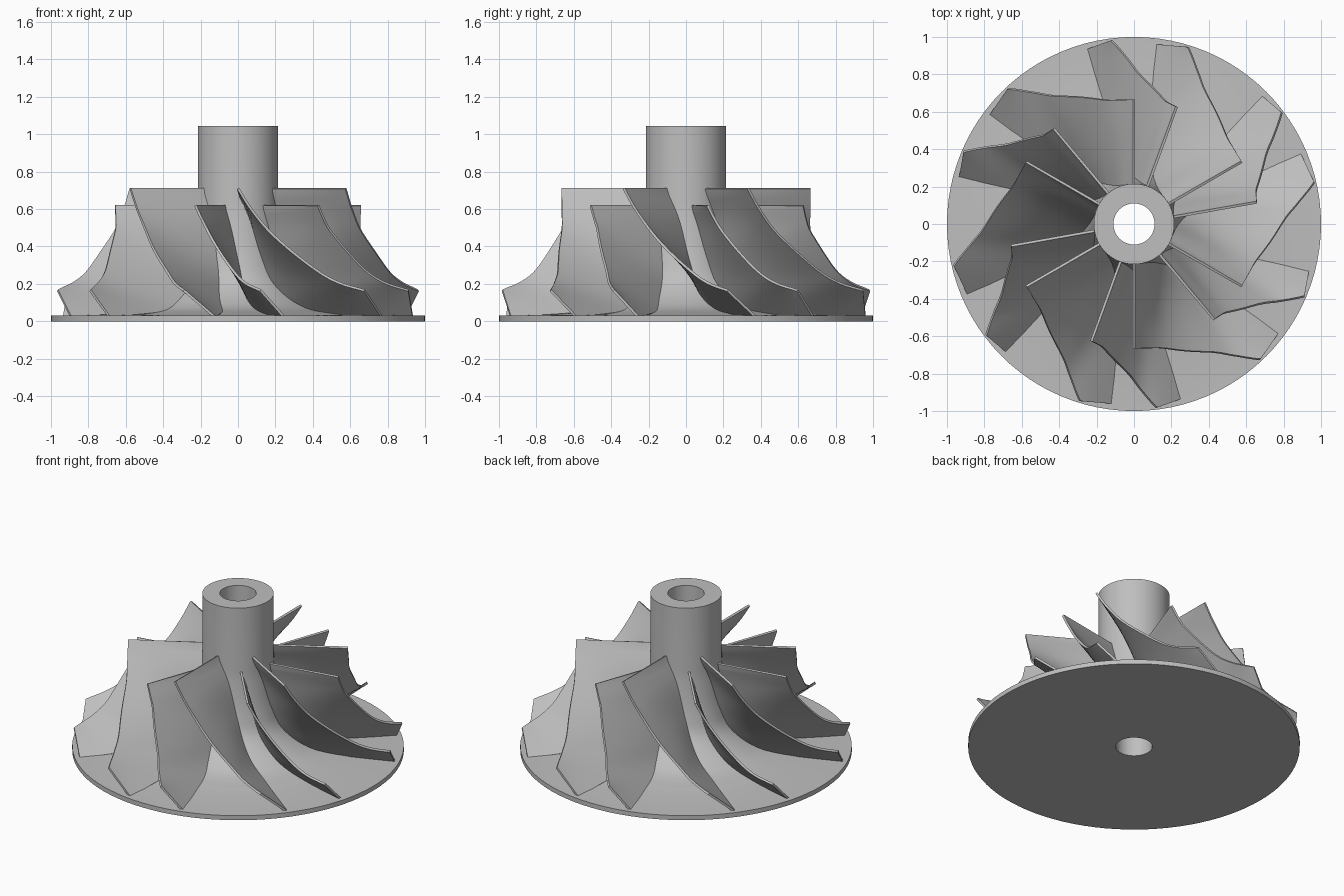
import bpy, bmesh, math
from mathutils import Vector

cube = bpy.data.objects.get("Cube")
if cube:
    bpy.data.objects.remove(cube, do_unlink=True)

metal = bpy.data.materials.new("cast_metal_grey")
GREY = (0.52, 0.52, 0.52, 1)
metal.use_nodes = True
metal.diffuse_color = GREY
for node in metal.node_tree.nodes:
    if node.type == 'BSDF_PRINCIPLED':
        node.inputs["Base Color"].default_value = GREY


def smooth_path(points, steps=6):
    """Catmull-Rom curve through the points."""
    pts = [Vector(p) for p in points]
    ext = [2 * pts[0] - pts[1]] + pts + [2 * pts[-1] - pts[-2]]
    out = []
    for a, b, c, d in zip(ext, ext[1:], ext[2:], ext[3:]):
        for i in range(steps):
            t = i / steps
            out.append(0.5 * (2 * b + (c - a) * t + (2 * a - 5 * b + 4 * c - d) * t ** 2
                              + (3 * b - a - 3 * c + d) * t ** 3))
    return out + [pts[-1]]


def polar(p, turn):
    """Radius, height and sweep in degrees to a point."""
    a = math.radians(turn + p[2])
    return Vector((p[0] * math.cos(a), p[0] * math.sin(a), p[1]))


def make_object(name, verts, faces):
    mesh = bpy.data.meshes.new(name)
    mesh.from_pydata(verts, [], faces)
    bm = bmesh.new()
    bm.from_mesh(mesh)
    bmesh.ops.recalc_face_normals(bm, faces=bm.faces)
    bm.to_mesh(mesh)
    bm.free()
    mesh.materials.append(metal)
    obj = bpy.data.objects.new(name, mesh)
    bpy.context.collection.objects.link(obj)
    bpy.ops.object.select_all(action='DESELECT')
    obj.select_set(True)
    bpy.context.view_layer.objects.active = obj
    bpy.ops.object.shade_smooth_by_angle(angle=math.radians(35))
    return obj


# Hub, flared disc and bore: one closed profile turned around z
flare = smooth_path([(0.215, 0.71, 0), (0.22, 0.55, 0), (0.25, 0.35, 0),
                     (0.31, 0.2, 0), (0.48, 0.075, 0), (0.7, 0.035, 0)])
profile = [(0.11, 0), (0.11, 1.045), (0.215, 1.045)]
profile += [(p[0], p[1]) for p in flare] + [(1, 0.03), (1, 0)]
SEG, n = 96, len(profile)
verts = [polar((r, z, 0), 360 * i / SEG) for i in range(SEG) for r, z in profile]
faces = [(i * n + j, i * n + (j + 1) % n,
          (i + 1) % SEG * n + (j + 1) % n, (i + 1) % SEG * n + j)
         for i in range(SEG) for j in range(n)]
make_object("hub_and_disc", verts, faces)


# Blades: ruled surface from the root curve to the tip curve
def blade(name, root, tip, turn, across=6, thickness=0.014):
    verts, faces = [], []
    rows = list(zip(smooth_path(root), smooth_path(tip)))
    for a, b in rows:
        foot = Vector((a[0] - 0.012, a[1] - 0.012, a[2]))
        p, q = polar(foot, turn), polar(b, turn)
        verts += [p.lerp(q, k / across) for k in range(across + 1)]
    w = across + 1
    for i in range(len(rows) - 1):
        for k in range(across):
            v = i * w + k
            faces.append((v, v + 1, v + w + 1, v + w))
    # Level the leading edge
    for v in verts[:w]:
        v.z = tip[0][1]
    obj = make_object(name, verts, faces)
    mod = obj.modifiers.new("thickness", 'SOLIDIFY')
    mod.thickness = thickness
    mod.offset = 0
    bpy.ops.object.modifier_apply(modifier=mod.name)
    bpy.ops.object.shade_smooth_by_angle(angle=math.radians(35))


main_root = [(0.215, 0.71, 0), (0.22, 0.55, 20), (0.25, 0.35, 33),
             (0.31, 0.2, 41), (0.48, 0.075, 50), (0.98, 0.03, 53)]
main_tip = [(0.665, 0.71, 0), (0.668, 0.6, 6), (0.69, 0.47, 15),
            (0.79, 0.29, 30), (0.88, 0.21, 37), (0.99, 0.165, 43)]
split_root = [(0.217, 0.62, 0), (0.225, 0.5, 10), (0.262, 0.32, 20),
              (0.31, 0.2, 25), (0.48, 0.075, 32), (0.98, 0.03, 35)]
split_tip = [(0.667, 0.62, 0), (0.672, 0.55, 3), (0.69, 0.47, 7),
             (0.79, 0.29, 17), (0.88, 0.21, 22), (0.99, 0.165, 27)]
for i in range(6):
    blade(f"main_blade_{i + 1}", main_root, main_tip, 30 + 60 * i)
    blade(f"splitter_blade_{i + 1}", split_root, split_tip, 10 + 60 * i)
